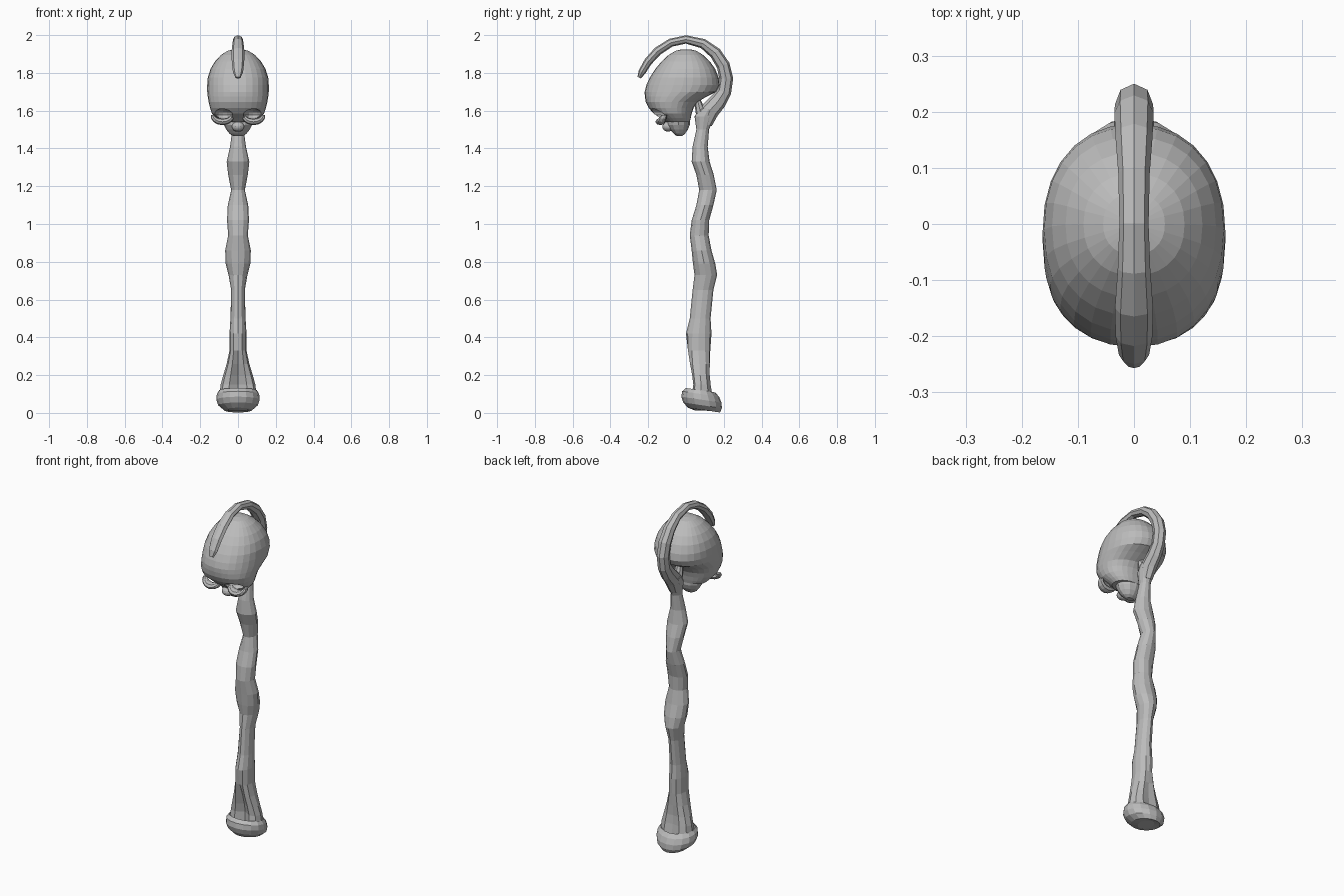
import bpy, bmesh, math
from mathutils import Vector

cube = bpy.data.objects.get("Cube")
if cube:
    bpy.data.objects.remove(cube)

bone = bpy.data.materials.new("bone grey")
bone.use_nodes = True
GREY = (0.5, 0.5, 0.5, 1)
bone.diffuse_color = GREY
bone.node_tree.nodes["Principled BSDF"].inputs["Base Color"].default_value = GREY


def finish(name, bm):
    bmesh.ops.recalc_face_normals(bm, faces=bm.faces)
    mesh = bpy.data.meshes.new(name)
    bm.to_mesh(mesh)
    bm.free()
    mesh.materials.append(bone)
    obj = bpy.data.objects.new(name, mesh)
    bpy.context.scene.collection.objects.link(obj)
    return obj


def loft(name, rings):
    """Skin a list of point rings and close both ends."""
    bm = bmesh.new()
    rows = [[bm.verts.new(p) for p in ring] for ring in rings]
    n = len(rows[0])
    for a, b in zip(rows, rows[1:]):
        for i in range(n):
            j = (i + 1) % n
            bm.faces.new((a[i], a[j], b[j], b[i]))
    bm.faces.new(rows[0])
    bm.faces.new(rows[-1])
    return finish(name, bm)


def angles(n):
    return [2 * math.pi * i / n for i in range(n)]


def slab(z, front, back, half, n, notch=0, power=1.0, tilt=0):
    """Level ring between two y limits, with optional grooves front and back."""
    mid, ry = (front + back) / 2, (back - front) / 2
    ring = []
    for a in angles(n):
        s, c = math.sin(a), math.cos(a)
        x = math.copysign(abs(s) ** power, s)
        y = math.copysign(abs(c) ** power, c)
        groove = notch * max(0, 1 - abs(s) / 0.75) * (1 if c < 0 else 0.4)
        y *= ry * (1 - groove)
        ring.append((half * x, mid + y, z + tilt * y))
    return ring


def tube(name, path, n=8):
    """Tube in the y-z plane; path rows are y, z, thickness, half width."""
    rings = []
    for i, (y, z, thick, half) in enumerate(path):
        p, q = path[max(i - 1, 0)], path[min(i + 1, len(path) - 1)]
        d = Vector((0, q[0] - p[0], q[1] - p[1])).normalized()
        side = Vector((0, -d.z, d.y))
        rings.append([Vector((half * math.sin(a), y, z)) + side * thick * math.cos(a)
                      for a in angles(n)])
    return loft(name, rings)


# Gnarled shaft, forking into two struts near the foot
shaft = [(0.08, .0, .16, .1, .8), (.15, .015, .145, .092, .8), (.2, .01, .14, .078, .75),
         (.26, .0, .14, .06, .6), (.33, -.005, .137, .045, .3), (.42, .0, .135, .045, 0),
         (.5, .02, .13, .04, 0), (.65, .035, .145, .036, 0), (.73, .045, .165, .05, 0),
         (.79, .037, .155, .065, 0), (.86, .03, .135, .068, 0), (.94, .02, .12, .052, 0),
         (1.02, .03, .123, .058, 0), (1.1, .055, .145, .054, 0), (1.18, .07, .163, .036, 0),
         (1.26, .055, .147, .052, 0), (1.33, .03, .125, .06, 0), (1.41, .035, .115, .042, 0),
         (1.5, .055, .122, .03, 0), (1.57, .045, .15, .04, 0), (1.61, .07, .17, .04, 0)]
loft("shaft", [slab(z, f, b, h, 12, g) for z, f, b, h, g in shaft])

# Rounded, slightly tilted foot with a shallow dish on top
foot = [(.012, .05, .15, .04), (.015, .01, .18, .075), (.04, -.015, .19, .105),
        (.07, -.025, .188, .115), (.1, -.02, .175, .112), (.12, 0, .155, .1),
        (.1, .02, .135, .08), (.085, .05, .11, .05)]
loft("foot", [slab(z, f, b, h, 16, 0, 1, -.15 if z > .012 else 0) for z, f, b, h in foot])

# Horn arching from the neck over the skull
tube("horn", [(.1, 1.53, .038, .032), (.125, 1.6, .05, .04), (.17, 1.65, .045, .036),
              (.202, 1.7, .038, .034), (.213, 1.77, .037, .034), (.197, 1.84, .035, .035),
              (.155, 1.905, .032, .033), (.09, 1.955, .026, .028), (.0, 1.977, .022, .026),
              (-.08, 1.96, .022, .029), (-.15, 1.915, .023, .034), (-.2, 1.86, .022, .033),
              (-.233, 1.805, .019, .027), (-.248, 1.775, .01, .014)])
tube("neck_prong", [(.1, 1.54, .03, .03), (.075, 1.6, .026, .028), (.06, 1.66, .016, .02)])

# Skull with an undercut back and a narrow jaw
cranium = [(1.925, -.02, .02, .02), (1.917, -.055, .055, .055), (1.895, -.092, .09, .09),
           (1.86, -.13, .127, .122), (1.82, -.163, .155, .146), (1.775, -.192, .173, .16),
           (1.735, -.21, .178, .163), (1.7, -.219, .16, .163), (1.675, -.218, .11, .16),
           (1.645, -.213, .06, .155), (1.615, -.198, .04, .148), (1.585, -.172, .03, .138),
           (1.56, -.135, .025, .118), (1.54, -.11, .02, .098)]
skull = loft("skull", [slab(z, f, b, h, 28, 0, .9) for z, f, b, h in cranium])
loft("jaw", [slab(z, f, b, h, 12) for z, f, b, h in
             [(1.56, -.1, .02, .085), (1.525, -.1, .02, .075), (1.5, -.085, .01, .062),
              (1.478, -.065, -.005, .045), (1.466, -.05, -.02, .025)]])


def ball(name, loc, size):
    bm = bmesh.new()
    bmesh.ops.create_uvsphere(bm, u_segments=14, v_segments=8, radius=1)
    for v in bm.verts:
        v.co = Vector(loc) + Vector(v.co[i] * size[i] for i in range(3))
    return finish(name, bm)


# Eye sockets carved out, each with a curved lower rim
for side, label in ((1, "left"), (-1, "right")):
    cutter = ball(label + "_socket_cutter", (side * .08, -.16, 1.578), (.053, .07, .032))
    cutter.hide_render = True
    cutter.hide_viewport = True
    cut = skull.modifiers.new(label + " socket", 'BOOLEAN')
    cut.operation = 'DIFFERENCE'
    cut.object = cutter
    rings = []
    for k in range(9):
        t = math.pi * k / 8
        centre = Vector((side * (.082 - .052 * math.cos(t)),
                         -.115 - .02 * math.sin(t), 1.577 - .036 * math.sin(t)))
        out = Vector((-side * math.cos(t), 0, -math.sin(t)))
        r = .01 + .008 * math.sin(t)
        rings.append([centre + out * r * math.cos(a) + Vector((0, 1.5 * r * math.sin(a), 0))
                      for a in angles(8)])
    loft(label + "_eye_rim", rings)

# Small snout between the sockets
ball("snout", (0, -.095, 1.515), (.034, .03, .026))
